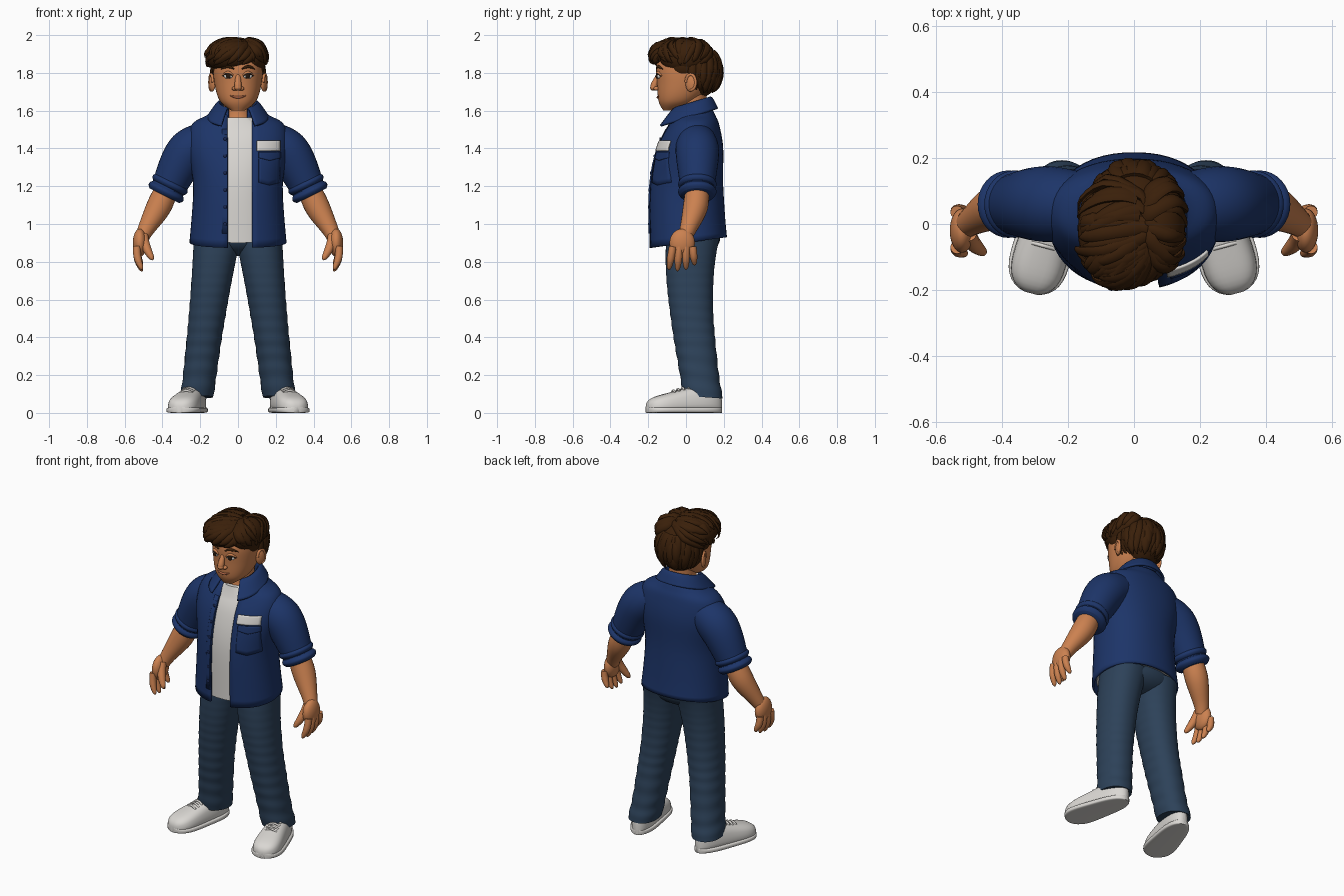
import bpy, bmesh, math, random
from math import sin, cos, pi, tau
from mathutils import Vector, Matrix

random.seed(4)
old_cube = bpy.data.objects.get("Cube")
if old_cube:
    bpy.data.objects.remove(old_cube, do_unlink=True)


def material(name, red, green, blue):
    mat = bpy.data.materials.new(name)
    mat.use_nodes = True
    mat.diffuse_color = (red, green, blue, 1)
    shader = mat.node_tree.nodes["Principled BSDF"]
    shader.inputs["Base Color"].default_value = (red, green, blue, 1)
    return mat


skin_tone = material("skin", 0.6, 0.22, 0.08)
lip_tone = material("lips", 0.42, 0.13, 0.06)
hair_brown = material("hair_brown", 0.042, 0.014, 0.003)
shirt_blue = material("shirt_blue", 0.012, 0.035, 0.14)
button_blue = material("button_blue", 0.01, 0.02, 0.08)
denim = material("denim", 0.026, 0.054, 0.1)
off_white = material("off_white", 0.7, 0.68, 0.65)
eye_white = material("eye_white", 0.8, 0.78, 0.74)
eye_dark = material("eye_dark", 0.02, 0.01, 0.005)
SQUARENESS = 2.2


def spline(rows, steps=6):
    """Smooth curve through rows of numbers."""
    out = []
    for i in range(len(rows) - 1):
        before, start = rows[max(i - 1, 0)], rows[i]
        end, after = rows[i + 1], rows[min(i + 2, len(rows) - 1)]
        for j in range(steps):
            t = j / steps
            out.append([(2 * q + (r - p) * t + (2 * p - 5 * q + 4 * r - s) * t * t
                         + (3 * q - p - 3 * r + s) * t ** 3) / 2
                        for p, q, r, s in zip(before, start, end, after)])
    return out + [list(rows[-1])]


def power(value, exponent):
    return math.copysign(abs(value) ** (2 / exponent), value)


def oval(row, centre_x=0, tilt=0, gap=None, count=48):
    """Level ring from height, centre y and two radii; the gap opens its front."""
    z, centre_y, width, depth = row
    start, end = 0, tau * (count - 1) / count
    if gap:
        right, left = (math.asin((edge / width) ** (SQUARENESS / 2)) for edge in gap)
        start, end = left, tau - right
    ring = []
    for i in range(count):
        angle = start + (end - start) * i / (count - 1)
        x = centre_x + width * power(sin(angle), SQUARENESS)
        y = centre_y - depth * power(cos(angle), SQUARENESS)
        ring.append(Vector((x, y, z + tilt * y)))
    return ring


def front_y(rows, x, z):
    """Front surface of a stack of ovals."""
    low, high = next((a, b) for a, b in zip(rows, rows[1:]) if b[0] >= z)
    t = (z - low[0]) / (high[0] - low[0])
    centre_y, width, depth = (a + (b - a) * t for a, b in zip(low[1:], high[1:]))
    return centre_y - depth * (1 - (abs(x) / width) ** SQUARENESS) ** (1 / SQUARENESS)


def bridge(bm, rings, closed=True):
    grid = [[bm.verts.new(point) for point in ring] for ring in rings]
    count = len(grid[0])
    for low, high in zip(grid, grid[1:]):
        for i in range(count if closed else count - 1):
            j = (i + 1) % count
            bm.faces.new((low[i], low[j], high[j], high[i]))
    if closed:
        bm.faces.new(grid[0])
        bm.faces.new(grid[-1])


def tube(bm, rows, ref=lambda point: Vector((0, 1, 0)), count=16, flat=1, steps=5):
    """Tapered tube through rows of x, y, z and radius."""
    rows = spline(rows, steps)
    points = [Vector(row[:3]) for row in rows]
    rings = []
    for i, point in enumerate(points):
        along = points[min(i + 1, len(points) - 1)] - points[max(i - 1, 0)]
        side = along.cross(ref(point)).normalized()
        up = side.cross(along.normalized()) * flat
        rings.append([point + (side * cos(a) + up * sin(a)) * rows[i][3]
                      for a in (tau * s / count for s in range(count))])
    bridge(bm, rings)


def ball(bm, location, radii, turn=0):
    matrix = Matrix.Translation(location) @ Matrix.Rotation(turn, 4, "Z") @ Matrix.Diagonal((*radii, 1))
    bmesh.ops.create_uvsphere(bm, u_segments=32, v_segments=16, radius=1, matrix=matrix)


def part(name, mat, make, mirror=False, thickness=0):
    bm = bmesh.new()
    make(bm)
    bmesh.ops.recalc_face_normals(bm, faces=bm.faces)
    mesh = bpy.data.meshes.new(name)
    bm.to_mesh(mesh)
    bm.free()
    mesh.shade_smooth()
    mesh.set_sharp_from_angle(angle=math.radians(55))
    mesh.materials.append(mat)
    obj = bpy.data.objects.new(name, mesh)
    bpy.context.scene.collection.objects.link(obj)
    if thickness:
        solid = obj.modifiers.new("thickness", "SOLIDIFY")
        solid.thickness, solid.offset = thickness, 0
    if mirror:
        obj.modifiers.new("mirror", "MIRROR").use_mirror_merge = False


def hem_tilt(z):
    return 1.4 * max(0, 1 - z)


# Open overshirt with a hem that rises toward the back
body = spline([(0.9, 0.01, 0.25, 0.2), (1.2, 0, 0.23, 0.19), (1.4, 0.02, 0.26, 0.17),
               (1.52, 0.04, 0.24, 0.13), (1.57, 0.05, 0.16, 0.1), (1.61, 0.05, 0.1, 0.08)])
part("overshirt_body", shirt_blue, lambda bm: bridge(
    bm, [oval(row, tilt=hem_tilt(row[0]), gap=(0.055, 0.075)) for row in body], False), thickness=0.014)


def patch(name, mat, left, right, bottom, top, lift, point=0):
    """Thin plate that follows the chest, with an optional pointed lower edge."""
    rows = []
    for j in range(7):
        row = []
        for i in range(11):
            x = left + (right - left) * i / 10
            z = bottom + (top - bottom) * j / 6 - point * (1 - abs(i / 5 - 1)) * (1 - j / 6)
            row.append(Vector((x, front_y(body, x, z) - lift, z)))
        rows.append(row)
    part(name, mat, lambda bm: bridge(bm, rows, False), thickness=0.008)


patch("chest_pocket", shirt_blue, 0.11, 0.22, 1.22, 1.36, lift=0.008, point=0.015)
patch("pocket_flap", shirt_blue, 0.11, 0.225, 1.35, 1.38, lift=0.012, point=0.015)
patch("name_badge", off_white, 0.1, 0.222, 1.387, 1.44, lift=0.015)
patch("button_placket", shirt_blue, -0.085, -0.055, 0.95, 1.5, lift=0.006)


def buttons(bm):
    for i in range(6):
        x, z = -0.068, 1 + i * 0.09
        ball(bm, (x, front_y(body, x, z) - 0.01, z), (0.009, 0.005, 0.009))


part("buttons", button_blue, buttons)

# Folded collar: stand, fold and pointed fall
collar = spline([(1.56, 0.03, 0.09, 0.09), (1.63, 0.03, 0.1, 0.1), (1.56, 0.005, 0.16, 0.16)])
part("collar", shirt_blue, lambda bm: bridge(
    bm, [oval(row, tilt=0.3, gap=(row[2] * 0.55, row[2] * 0.55)) for row in collar], False), thickness=0.012)

# Sleeves with two rolls at the cuff
part("sleeve", shirt_blue, lambda bm: tube(
    bm, [(0.1, 0.05, 1.46, 0.09), (0.26, 0.06, 1.385, 0.115), (0.37, 0.06, 1.19, 0.09)], count=32, steps=10), True)


def cuff(bm):
    top, bottom = Vector((0.35, 0.06, 1.23)), Vector((0.39, 0.06, 1.15))
    tube(bm, [(*top.lerp(bottom, i / 8), 0.088 + 0.014 * abs(sin(i * pi / 4))) for i in range(9)], count=32)


part("rolled_cuff", shirt_blue, cuff, True)

# Undershirt sits just inside the overshirt
under = [(z, y, width - 0.02, depth - 0.016) for z, y, width, depth in body if z < 1.5]
under.append((1.545, 0.02, 0.09, 0.095))
part("undershirt", off_white, lambda bm: bridge(
    bm, [oval((z + 0.02, *row), tilt=hem_tilt(z) * 0.8) for z, *row in under]))


# Forearms and hands
def digit(bm, start, end, radius):
    start, end = Vector(start), Vector(end)
    rows = []
    for t in (0, 0.3, 0.6, 0.9, 1):
        bow = Vector((0.01 * sin(pi * t), 0, 0))
        rows.append((*(start.lerp(end, t) + bow), radius * math.sqrt(1.02 - t ** 4)))
    tube(bm, rows, count=12)


def arm(bm):
    tube(bm, [(0.37, 0.06, 1.2, 0.06), (0.42, 0.05, 1.09, 0.066), (0.488, 0.01, 0.97, 0.044),
              (0.51, -0.01, 0.92, 0.036)], count=24)
    ball(bm, (0.52, -0.02, 0.9), (0.037, 0.067, 0.075))
    for i in range(4):
        y = -0.07 + i * 0.035
        digit(bm, (0.535, y, 0.88), (0.507, y * 1.3, 0.75 + 0.008 * (i - 1) ** 2), 0.02)
    digit(bm, (0.5, -0.03, 0.94), (0.45, -0.09, 0.81), 0.024)


part("forearm_and_hand", skin_tone, arm, True)


# Jeans with folds that deepen toward the ankle
def leg(bm):
    rings = []
    for i in range(60):
        t = i / 59
        z = 0.93 - 0.84 * t
        width = (0.088 + 0.036 * (1 - t) ** 2) * (1 + 0.025 * t * sin(50 * z * (1 + z)))
        y = 0.04 + 0.05 * t - 0.035 * sin(pi * t ** 0.75)
        rings.append(oval((z, y, width, width + 0.017), 0.11 + 0.108 * t, 0.08 * t * sin(z * 20) - 0.15 * t * t))
    bridge(bm, rings)


part("jeans_leg", denim, leg, True)
part("jeans_seat", denim, lambda bm: ball(bm, (0, 0.042, 0.93), (0.235, 0.14, 0.1)))

# Shoes, splayed from heel to toe
heel = Vector((0.205, 0.19, 0))
along = Vector((0.26, -0.966, 0))
across = Vector((0.966, 0.26, 0))


def shoe(bm, is_sole):
    rings = []
    for i in range(1, 24):
        t = (1 - cos(pi * i / 24)) / 2
        rounding = math.sqrt(1 - abs(2 * t - 1) ** 4)
        width = (0.066 + 0.036 * t) * rounding
        height = (0.125 + 0.035 * cos(3 * t)) * math.sqrt(rounding)
        exponent, taper = 2.8, 2.2
        if is_sole:
            width, height, exponent, taper = width + 0.001, 0.03, 5, 0
        ring = []
        for s in range(28):
            angle = tau * s / 28
            z = height * (1 + power(sin(angle), exponent)) / 2
            x = width * power(cos(angle), exponent) * (1 - taper * z)
            ring.append(heel + along * 0.415 * t + across * x + Vector((0, 0, z)))
        rings.append(ring)
    bridge(bm, rings)


def laces(bm):
    for i in range(4):
        centre = heel + along * (0.19 + i * 0.025) + Vector((0, 0, 0.14 - i * 0.007))
        drop = Vector((0, 0, -0.012))
        tube(bm, [(*(centre + across * x + drop * abs(x) * 30), 0.006) for x in (-0.035, 0, 0.035)], count=8)


part("shoe_upper", off_white, lambda bm: shoe(bm, False), True)
part("shoe_sole", off_white, lambda bm: shoe(bm, True), True)
part("shoe_laces", off_white, laces, True)

# Head and neck
head = spline([(1.6, -0.09, 0.035, 0.03), (1.65, -0.045, 0.095, 0.1), (1.74, -0.01, 0.124, 0.143),
               (1.85, 0, 0.13, 0.155), (1.92, 0, 0.09, 0.11)], 8)
part("head", skin_tone, lambda bm: bridge(bm, [oval(row) for row in head]))
part("neck", skin_tone, lambda bm: tube(
    bm, [(0, 0.02, 1.5, 0.09), (0, 0.03, 1.58, 0.077), (0, 0.03, 1.7, 0.08)], count=32))


def nose(bm):
    tube(bm, [(0, -0.14, 1.8, 0.01), (0, -0.168, 1.735, 0.019), (0, -0.168, 1.71, 0.014)])
    ball(bm, (0, -0.17, 1.722), (0.02, 0.02, 0.016))
    for side in (-1, 1):
        ball(bm, (0.019 * side, -0.156, 1.717), (0.014, 0.016, 0.011))


def ear(bm):
    ball(bm, (0.137, 0.025, 1.745), (0.014, 0.03, 0.045), turn=-0.4)
    angles = [i * pi / 4 for i in range(-2, 5)]
    tube(bm, [(0.142 + 0.008 * cos(a), 0.025 + 0.026 * cos(a), 1.75 + 0.042 * sin(a), 0.008) for a in angles],
         ref=lambda point: Vector((1, 0, 0)), count=10)


def eye_part(name, mat, radii, lift):
    x, z = 0.052, 1.783
    part(name, mat, lambda bm: ball(bm, (x, front_y(head, x, z) - lift, z), radii, turn=0.3), True)


def face_line(name, mat, left, right, z, bow, radius, mirror=False):
    """Tapered stroke that follows the face."""
    rows = []
    for i in range(9):
        arch = sin(pi * i / 8)
        x, height = left + (right - left) * i / 8, z + bow * arch
        rows.append((x, front_y(head, x, height), height, radius * (0.3 + 0.7 * arch)))
    part(name, mat, lambda bm: tube(bm, rows, count=10), mirror)


part("nose", skin_tone, nose)
part("ear", skin_tone, ear, True)
eye_part("eye", eye_white, (0.024, 0.01, 0.014), lift=0)
eye_part("iris", eye_dark, (0.013, 0.005, 0.014), lift=0.008)
face_line("eyelid", skin_tone, 0.024, 0.082, 1.785, 0.016, 0.009, mirror=True)
face_line("lash_line", eye_dark, 0.026, 0.08, 1.783, 0.012, 0.011, mirror=True)
face_line("eyebrow", hair_brown, 0.02, 0.09, 1.82, 0.013, 0.008, mirror=True)
face_line("mouth", lip_tone, -0.042, 0.042, 1.68, -0.009, 0.007)

# Hair: masses either side of a parting and one behind, covered with swept locks
swept = Vector((-0.03, -0.02, 1.885)), Vector((0.14, 0.165, 0.09))
parted = Vector((0.075, 0, 1.885)), Vector((0.08, 0.14, 0.092))
back = Vector((0, 0.06, 1.81)), Vector((0.13, 0.12, 0.145))
vary = random.uniform


def lock(bm, mass, start, end):
    centre, radii = mass
    start, end = Vector(start).normalized(), Vector(end).normalized()
    width, lift = vary(0.016, 0.026), vary(0.02, 0.12)
    rows = []
    for t in (0, 0.25, 0.5, 0.75, 1):
        direction = start.lerp(end, t).normalized() * (0.98 + lift * sin(t * 2))
        rows.append((*(centre + direction * radii), width * (1.1 - t ** 3)))
    tube(bm, rows, ref=lambda point: point - centre, count=8, flat=0.55, steps=3)


def hair(bm):
    for mass in (swept, parted, back):
        ball(bm, *mass)
    for side in (-1, 1):
        ball(bm, (0.108 * side, -0.01, 1.84), (0.034, 0.065, 0.06))
    for i in range(15):
        y = i / 8 - 0.95
        lock(bm, swept, (0.6, y, 0.85), (-1, y - vary(0, 0.5), vary(-0.8, 0)))
        lock(bm, swept, (0.3, y, 0.85), (-0.7, y - vary(0, 0.5), vary(0.2, 0.7)))
        lock(bm, parted, (-0.5, y, 0.85), (1, y + vary(-0.4, 0.2), vary(-0.6, 0.1)))
    for i in range(10):
        x = i / 5 - 1
        lock(bm, swept, (x + 0.6, -0.3, 0.9), (x - 0.2, -1, vary(-0.5, 0.1)))
    for i in range(5):
        lock(bm, parted, (-0.6, -0.3, 0.9), (i / 3 - 0.5, -1, vary(-0.3, 0.2)))
    for layer in range(3):
        for i in range(15):
            angle = math.radians(i * 14 + layer * 5 - 98)
            x, y = sin(angle), cos(angle)
            lock(bm, back, (x, y, 1 - layer / 2), (x, y, -0.2 - layer * 0.4 - vary(0, 0.15)))


part("hair", hair_brown, hair)
